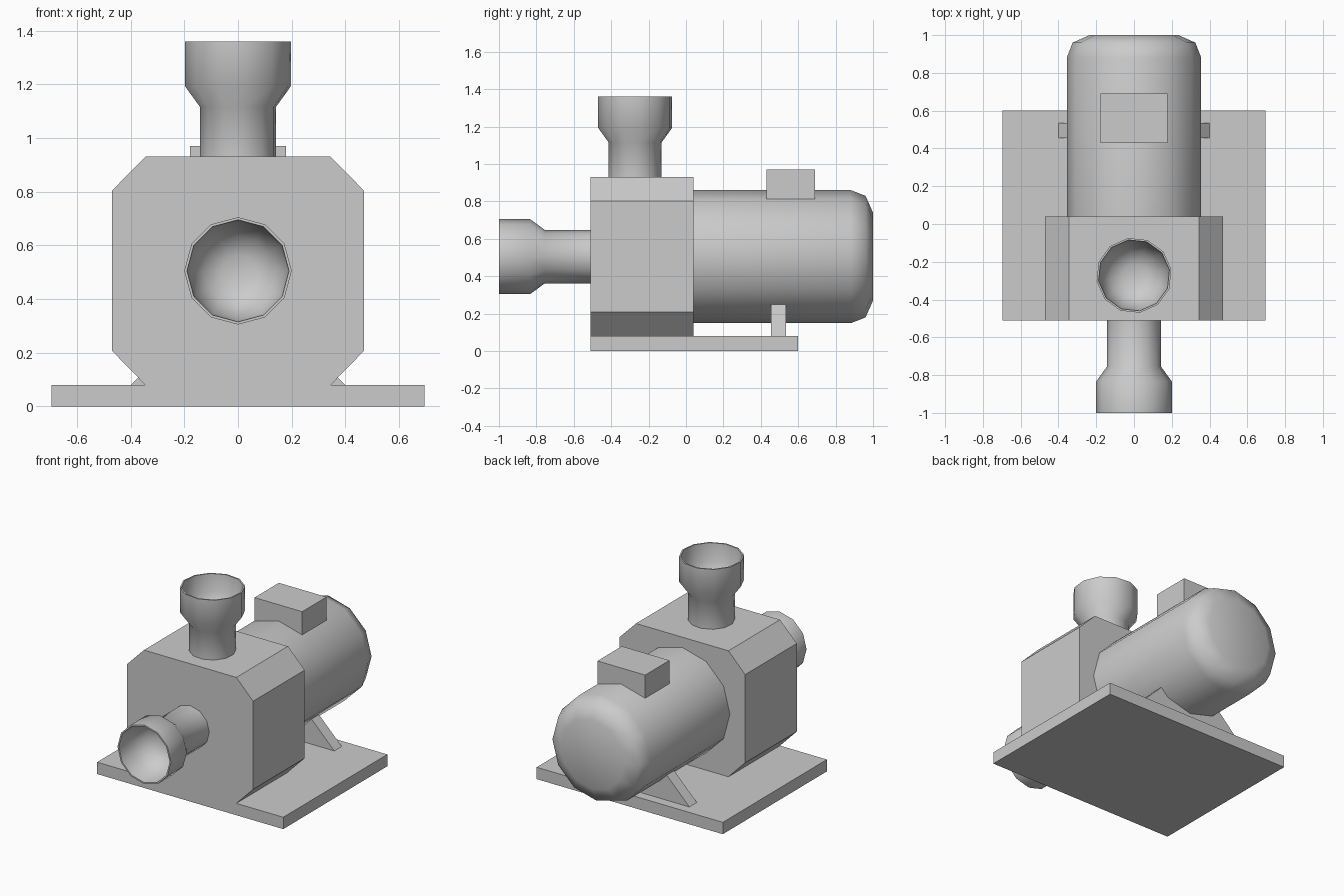
import bpy, bmesh, math
from mathutils import Matrix

if "Cube" in bpy.data.objects:
    bpy.data.objects.remove(bpy.data.objects["Cube"])


def finish(bm, name, smooth=False):
    bmesh.ops.recalc_face_normals(bm, faces=bm.faces)
    me = bpy.data.meshes.new(name)
    bm.to_mesh(me)
    bm.free()
    ob = bpy.data.objects.new(name, me)
    bpy.context.collection.objects.link(ob)
    if smooth:
        bpy.ops.object.select_all(action='DESELECT')
        ob.select_set(True)
        bpy.context.view_layer.objects.active = ob
        bpy.ops.object.shade_smooth_by_angle(angle=math.radians(60))
    return ob


def prism(name, profile, y0, y1):
    """Extrude an (x, z) outline along y."""
    bm = bmesh.new()
    face = bm.faces.new([bm.verts.new((x, y0, z)) for x, z in profile])
    ext = bmesh.ops.extrude_face_region(bm, geom=[face])
    verts = [v for v in ext['geom'] if isinstance(v, bmesh.types.BMVert)]
    bmesh.ops.translate(bm, verts=verts, vec=(0, y1 - y0, 0))
    return finish(bm, name)


def box(name, half_x, y0, y1, z0, z1):
    return prism(name, [(-half_x, z0), (half_x, z0), (half_x, z1), (-half_x, z1)], y0, y1)


def lathe(name, profile, matrix, sides=12):
    """Revolve (radius, height) points about z, cap both ends, then place."""
    bm = bmesh.new()
    rings = []
    for r, h in profile:
        rings.append([bm.verts.new((r * math.cos(2 * math.pi * i / sides),
                                    r * math.sin(2 * math.pi * i / sides), h))
                      for i in range(sides)])
    for a, b in zip(rings, rings[1:]):
        for i in range(sides):
            j = (i + 1) % sides
            bm.faces.new((a[i], a[j], b[j], b[i]))
    bm.faces.new(rings[0])
    bm.faces.new(rings[-1])
    bm.transform(matrix)
    return finish(bm, name, True)


# base plate and chamfered pump housing
box("base_plate", 0.695, -0.51, 0.60, 0, 0.08)
right = [(0.345, 0.08), (0.47, 0.208), (0.47, 0.803), (0.345, 0.93)]
prism("pump_housing", right + [(-x, z) for x, z in reversed(right)], -0.51, 0.04)

# motor with rounded rear end, its support and terminal box
axis_z = 0.505
lathe("motor", [(0.356, 0.03), (0.356, 0.88), (0.325, 0.96), (0.235, 1.0)],
      Matrix.Translation((0, 0, axis_z)) @ Matrix.Rotation(-math.pi / 2, 4, 'X'))
prism("motor_support", [(-0.4, 0.08), (0.4, 0.08), (0.225, 0.255), (-0.225, 0.255)], 0.455, 0.535)
box("terminal_box", 0.178, 0.43, 0.69, 0.80, 0.97)


# flared pipes with a bowl-shaped mouth
def pipe(name, length, matrix):
    lathe(name, [(0.143, -0.01), (0.143, length - 0.245), (0.2, length - 0.167), (0.2, length),
                 (0.19, length), (0.18, length - 0.12), (0.13, length - 0.21),
                 (0.06, length - 0.24)], matrix)


pipe("inlet_pipe", 0.49, Matrix.Translation((0, -0.51, axis_z)) @ Matrix.Rotation(math.pi / 2, 4, 'X'))
pipe("outlet_pipe", 0.43, Matrix.Translation((0, -0.272, 0.93)) @ Matrix.Rotation(math.radians(9), 4, 'Z'))
